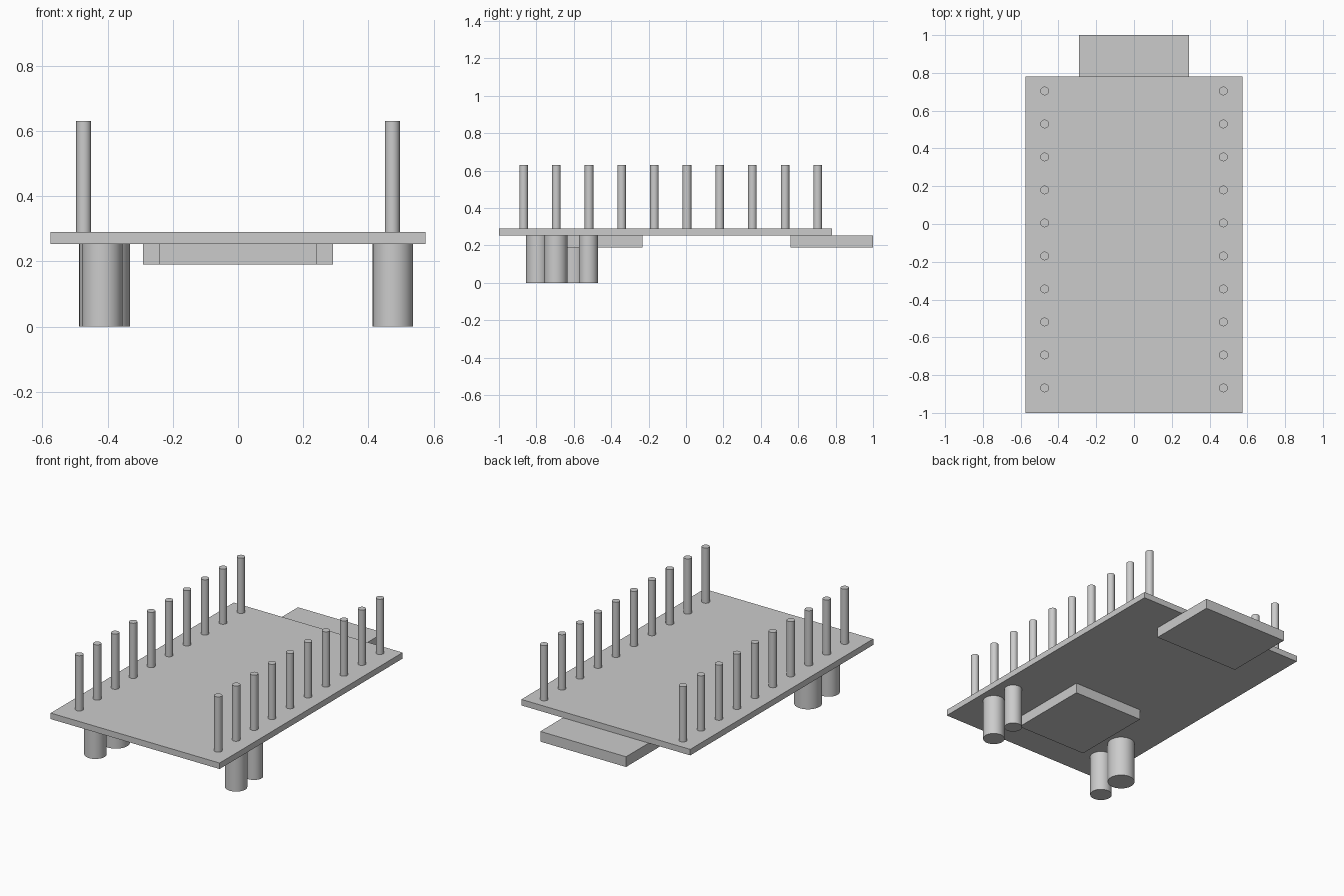
import bpy

default = bpy.data.objects.get("Cube")
if default:
    bpy.data.objects.remove(default, do_unlink=True)

grey = bpy.data.materials.new("light grey")
grey.use_nodes = True
grey.diffuse_color = (0.6, 0.6, 0.6, 1)
grey.node_tree.nodes["Principled BSDF"].inputs["Base Color"].default_value = (0.6, 0.6, 0.6, 1)


def box(name, x_half, y0, y1, z0, z1):
    """Box centred on x, spanning the given y and z ranges."""
    bpy.ops.mesh.primitive_cube_add(size=1, location=(0, (y0 + y1) / 2, (z0 + z1) / 2))
    ob = bpy.context.object
    ob.name = name
    ob.scale = (2 * x_half, y1 - y0, z1 - z0)
    bpy.ops.object.transform_apply(location=False, rotation=False, scale=True)
    ob.data.materials.append(grey)


def cylinder(name, x, y, r, z0, z1):
    """Upright cylinder with smooth sides and sharp rims."""
    bpy.ops.mesh.primitive_cylinder_add(vertices=32, radius=r, depth=z1 - z0,
                                        location=(x, y, (z0 + z1) / 2))
    ob = bpy.context.object
    ob.name = name
    ob.data.materials.append(grey)
    bpy.ops.object.shade_smooth_by_angle()


BOARD_BOTTOM, BOARD_TOP = 0.253, 0.29

# Circuit board with the chip and the overhanging connector below it
box("circuit_board", 0.575, -1, 0.78, BOARD_BOTTOM, BOARD_TOP)
box("chip", 0.24, -0.745, -0.232, 0.19, BOARD_BOTTOM)
box("edge_connector", 0.292, 0.56, 1, 0.19, BOARD_BOTTOM)

# Two rows of header pins on top
for side, x in (("left", 0.473), ("right", -0.473)):
    for i in range(10):
        cylinder(f"{side}_pin_{i + 1}", x, -0.868 + i * 0.1747, 0.023, BOARD_TOP, 0.63)

# Capacitors hanging under the board
for name, x, y, r in (("left_front_capacitor", 0.475, -0.696, 0.062),
                      ("left_back_capacitor", 0.475, -0.522, 0.051),
                      ("right_front_capacitor", -0.416, -0.793, 0.0625),
                      ("right_back_capacitor", -0.409, -0.603, 0.078)):
    cylinder(name, x, y, r, 0, BOARD_BOTTOM)
